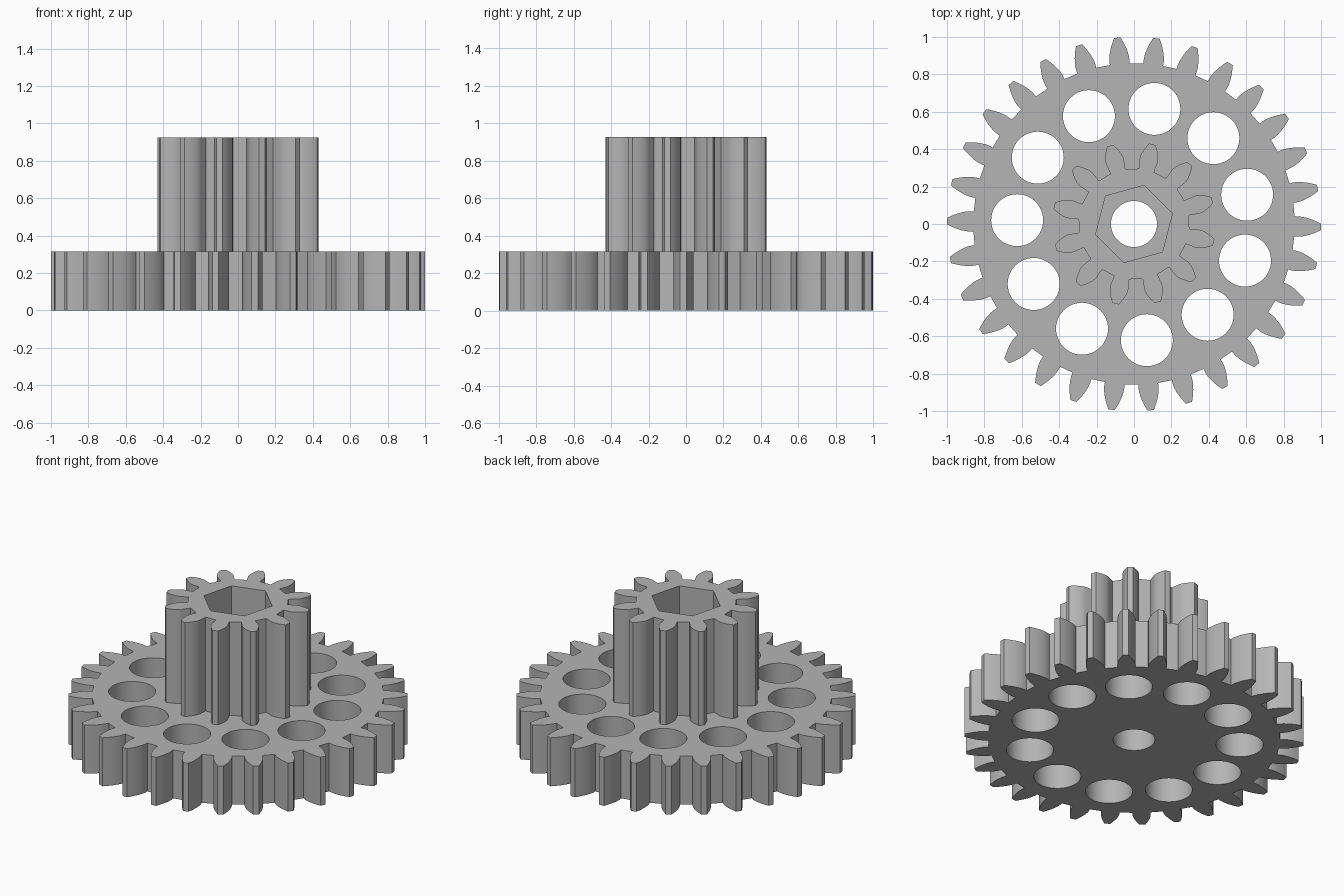
import bpy
from math import acos, cos, sin, tan, pi, radians

if "Cube" in bpy.data.objects:
    bpy.data.objects.remove(bpy.data.objects["Cube"], do_unlink=True)

MODULE = 0.0625
PRESSURE = radians(20)
BASE_TOP = 0.315
PINION_TOP = 0.925

grey = bpy.data.materials.new("plain grey")
grey.use_nodes = True
colour = (0.46, 0.46, 0.46, 1)
grey.diffuse_color = colour
grey.node_tree.nodes["Principled BSDF"].inputs["Base Color"].default_value = colour


def polar(radius, angle):
    return radius * cos(angle), radius * sin(angle)


def ring(radius, sides, start=0.0, centre=(0, 0)):
    """Regular polygon or circle outline."""
    points = [polar(radius, start + 2 * pi * i / sides) for i in range(sides)]
    return [(x + centre[0], y + centre[1]) for x, y in points]


def gear_outline(teeth, start, steps=6):
    """Outline of involute teeth, with radial flanks below the base circle."""
    pitch = MODULE * teeth / 2
    base, root, tip = pitch * cos(PRESSURE), pitch - 1.25 * MODULE, pitch + MODULE
    inv = lambda a: tan(a) - a
    widest = pi / (2 * teeth) + inv(PRESSURE) - 0.006
    flank = [(root, widest)]
    for i in range(steps + 1):
        r = base + (tip - base) * i / steps
        flank.append((r, widest - inv(acos(min(1, base / r)))))
    points = []
    for t in range(teeth):
        mid = start + 2 * pi * t / teeth
        points += [polar(r, mid - a) for r, a in flank]
        points += [polar(r, mid + a) for r, a in reversed(flank)]
    return points


def extruded_plate(name, outlines, bottom, top):
    """Extrude a filled profile; inner outlines become holes."""
    curve = bpy.data.curves.new(name, "CURVE")
    curve.dimensions = "2D"
    curve.fill_mode = "BOTH"
    curve.extrude = (top - bottom) / 2
    for outline in outlines:
        spline = curve.splines.new("POLY")
        spline.points.add(len(outline) - 1)
        for point, (x, y) in zip(spline.points, outline):
            point.co = (x, y, 0, 1)
        spline.use_cyclic_u = True
    obj = bpy.data.objects.new(name, curve)
    bpy.context.collection.objects.link(obj)
    obj.location.z = (bottom + top) / 2
    bpy.ops.object.select_all(action="DESELECT")
    obj.select_set(True)
    bpy.context.view_layer.objects.active = obj
    bpy.ops.object.convert(target="MESH")
    obj = bpy.context.object
    obj.data.materials.clear()
    obj.data.materials.append(grey)
    bpy.ops.object.shade_smooth_by_angle(angle=radians(25))
    return obj


# Large gear with a shaft bore and a ring of lightening holes
holes = [ring(0.139, 48, centre=polar(0.625, radians(14.5) + 2 * pi * i / 11))
         for i in range(11)]
shaft_bore = ring(0.123, 48)
extruded_plate("large_gear", [gear_outline(30, radians(-0.9)), shaft_bore] + holes,
               0, BASE_TOP)

# Small gear with a hexagonal socket
hex_socket = ring(0.213, 6, radians(15.5))
extruded_plate("small_gear", [gear_outline(12, radians(17)), hex_socket],
               BASE_TOP, PINION_TOP)
